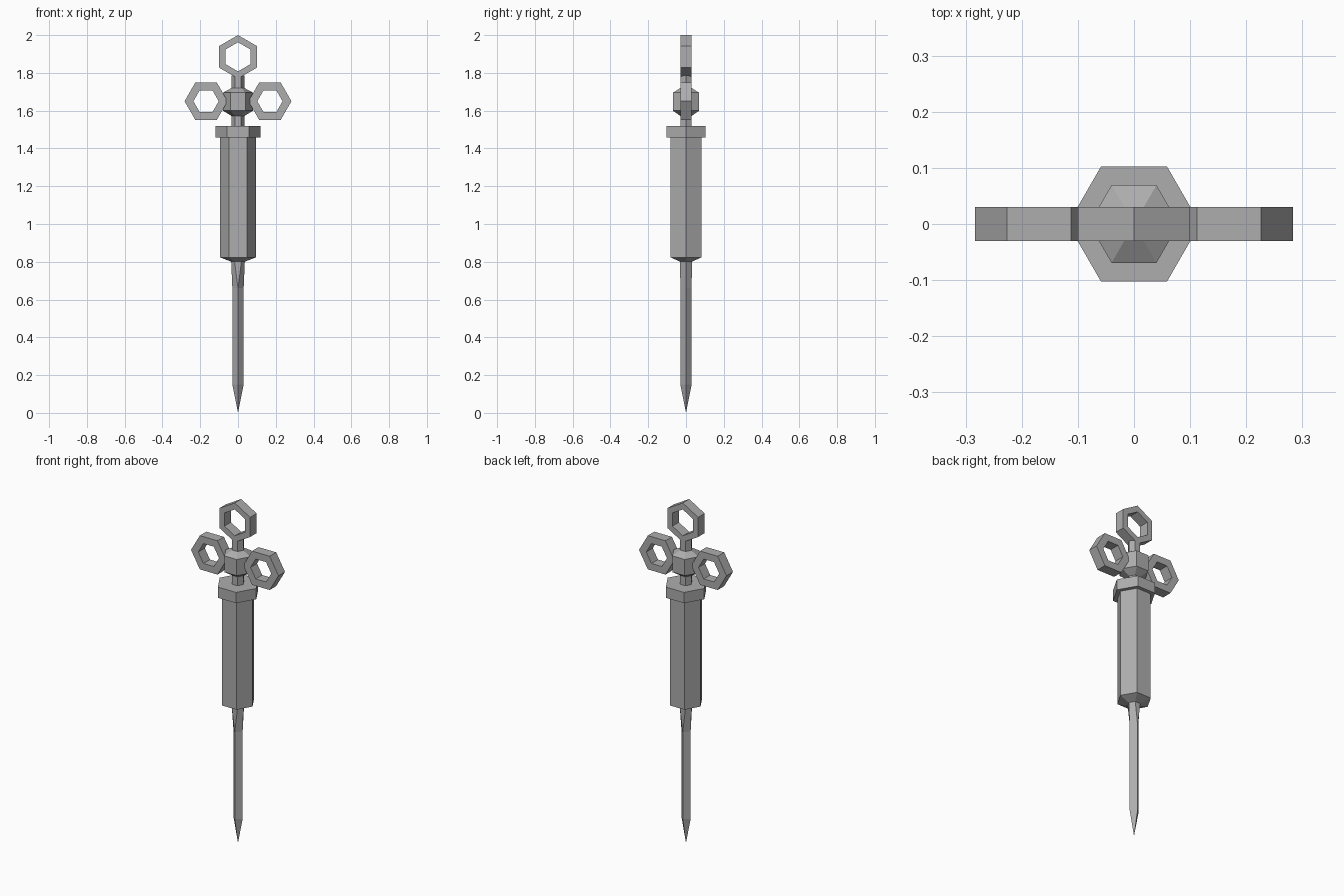
import bpy
from math import sin, cos, pi

cube = bpy.data.objects.get("Cube")
if cube:
    bpy.data.objects.remove(cube, do_unlink=True)

metal = bpy.data.materials.new("grey_metal")
metal.use_nodes = True
GREY = (0.42, 0.42, 0.42, 1)
metal.diffuse_color = GREY
metal.node_tree.nodes["Principled BSDF"].inputs["Base Color"].default_value = GREY


def add_mesh(name, verts, faces):
    mesh = bpy.data.meshes.new(name)
    mesh.from_pydata(verts, [], faces)
    mesh.materials.append(metal)
    mesh.update()
    obj = bpy.data.objects.new(name, mesh)
    bpy.context.collection.objects.link(obj)
    return obj


def hex_lathe(name, profile):
    """Six-sided solid through (radius, z) pairs, bottom to top."""
    verts = [(r * cos(i * pi / 3), r * sin(i * pi / 3), z)
             for r, z in profile for i in range(6)]
    faces = [tuple(reversed(range(6))), tuple(range(len(verts) - 6, len(verts)))]
    for k in range(len(profile) - 1):
        for i in range(6):
            a, b = k * 6 + i, k * 6 + (i + 1) % 6
            faces.append((a, b, b + 6, a + 6))
    return add_mesh(name, verts, faces)


def hex_ring(name, x, z, outer, inner, turn, half=0.03):
    """Flat hexagonal finger ring standing in the xz plane."""
    loops = [(outer, -half), (outer, half), (inner, half), (inner, -half)]
    verts = [(x + r * cos(turn + i * pi / 3), y, z + r * sin(turn + i * pi / 3))
             for r, y in loops for i in range(6)]
    faces = []
    for k in range(4):
        for i in range(6):
            j, n = (i + 1) % 6, (k + 1) % 4
            faces.append((k * 6 + i, n * 6 + i, n * 6 + j, k * 6 + j))
    return add_mesh(name, verts, faces)


# Barrel with tapered base, and its flange
hex_lathe("barrel", [(0.035, 0.8), (0.094, 0.823), (0.094, 1.46)])
hex_lathe("flange", [(0.118, 1.457), (0.118, 1.52)])

# Plunger rod and the hub that carries the side rings
hex_lathe("plunger_rod", [(0.034, 1.5), (0.034, 1.785)])
hex_lathe("grip_hub", [(0.034, 1.572), (0.08, 1.6), (0.08, 1.695), (0.034, 1.72)])

# Finger rings
hex_ring("thumb_ring", 0, 1.885, 0.115, 0.077, pi / 6)
for side, x in (("left", 0.169), ("right", -0.169)):
    hex_ring(side + "_finger_ring", x, 1.65, 0.114, 0.067, 0)

# Needle: hexagonal root blending into a four-sided shaft and a point
R = 0.03
verts = [(0.036 * cos(i * pi / 3), 0.036 * sin(i * pi / 3), 0.803) for i in range(6)]
for z in (0.66, 0.15):
    verts += [(R, 0, z), (0, R, z), (-R, 0, z), (0, -R, z)]
verts.append((0, 0, 0))
faces = [(0, 1, 2, 3, 4, 5), (2, 1, 7), (5, 4, 9),
         (1, 0, 6, 7), (3, 2, 7, 8), (4, 3, 8, 9), (0, 5, 9, 6)]
for i in range(4):
    j = (i + 1) % 4
    faces.append((6 + j, 6 + i, 10 + i, 10 + j))
    faces.append((10 + j, 10 + i, 14))
add_mesh("needle", verts, faces)
